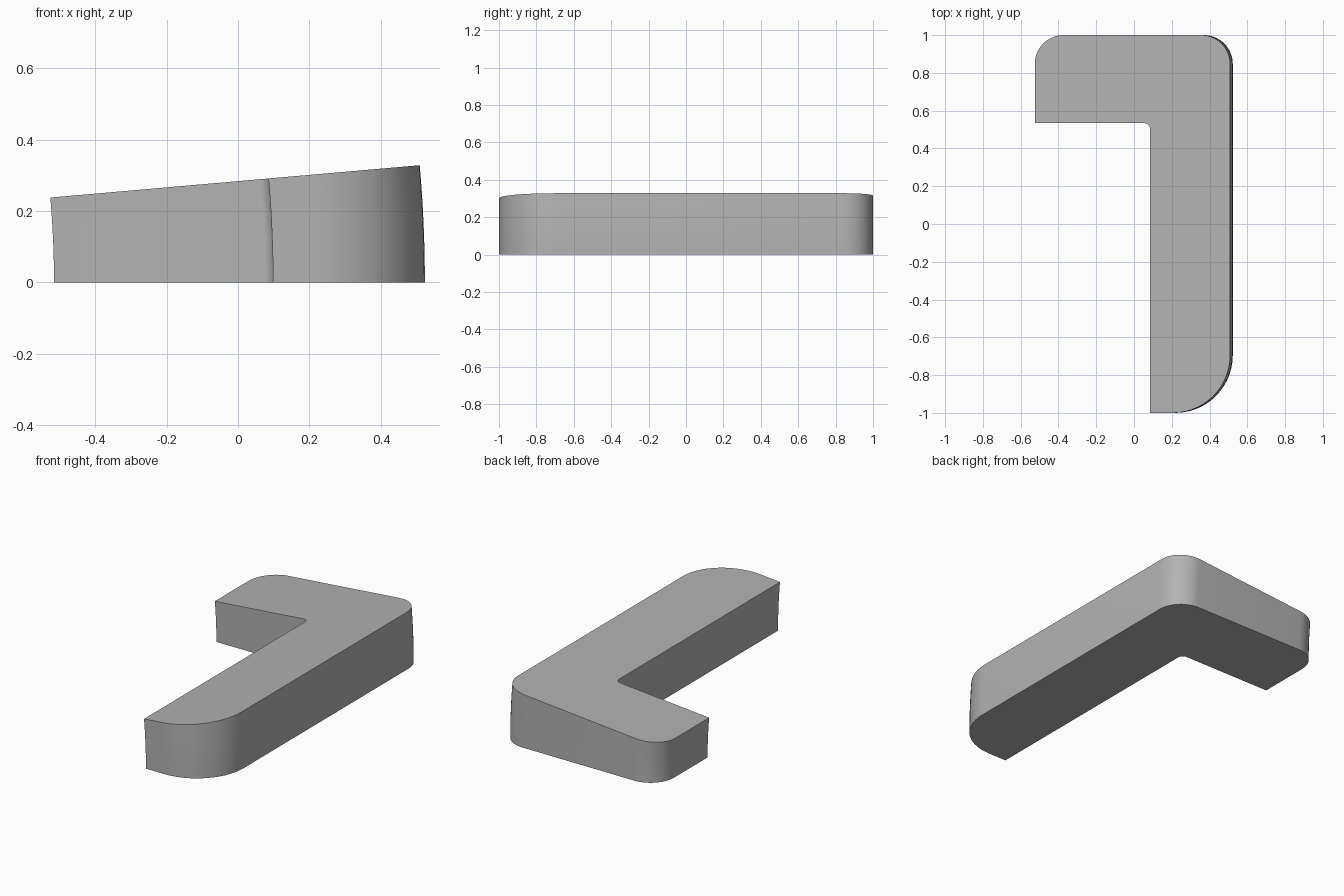
import bpy, bmesh, math
from mathutils import Vector, Matrix

cube = bpy.data.objects.get("Cube")
if cube:
    bpy.data.objects.remove(cube, do_unlink=True)

AXIS_X = -3.24              # bend axis runs along y, at ground level
SWEEP = math.radians(5)
STEPS = 8

# Plan outline: x, y, corner radius, counter-clockwise
CORNERS = [
    (0.098, -1.0, 0), (0.523, -1.0, 0.305), (0.523, 1.0, 0.153),
    (-0.515, 1.0, 0.153), (-0.515, 0.534, 0), (0.098, 0.534, 0.032),
]


def rounded_outline(corners, segments=14):
    """Replace each right-angle corner with a quarter-circle fillet."""
    points = []
    for i, (x, y, r) in enumerate(corners):
        p = Vector((x, y, 0))
        if r == 0:
            points.append(p)
            continue
        a = (Vector((*corners[i - 1][:2], 0)) - p).normalized() * r
        b = (Vector((*corners[(i + 1) % len(corners)][:2], 0)) - p).normalized() * r
        for k in range(segments + 1):
            t = k / segments * math.pi / 2
            points.append(p + a * (1 - math.sin(t)) + b * (1 - math.cos(t)))
    return points


# Plain grey finish
grey = bpy.data.materials.new("plain_grey")
grey.use_nodes = True
colour = (0.45, 0.45, 0.45, 1)
grey.diffuse_color = colour
grey.node_tree.nodes["Principled BSDF"].inputs["Base Color"].default_value = colour

# Sweep the outline around the axis to make the curved, wedge-shaped block
bm = bmesh.new()
rings = []
for s in range(STEPS + 1):
    turn = Matrix.Rotation(-SWEEP * s / STEPS, 3, 'Y')
    centre = Vector((AXIS_X, 0, 0))
    rings.append([bm.verts.new(centre + turn @ (p - centre))
                  for p in rounded_outline(CORNERS)])
for low, high in zip(rings, rings[1:]):
    for i in range(len(low)):
        j = (i + 1) % len(low)
        bm.faces.new((low[i], low[j], high[j], high[i]))
bm.faces.new(rings[0][::-1])
bm.faces.new(rings[-1])
bmesh.ops.recalc_face_normals(bm, faces=bm.faces)

mesh = bpy.data.meshes.new("hooked_block")
bm.to_mesh(mesh)
bm.free()
mesh.materials.append(grey)
block = bpy.data.objects.new("hooked_block", mesh)
bpy.context.collection.objects.link(block)

# Smooth rounded walls, crisp rims
bpy.context.view_layer.objects.active = block
block.select_set(True)
bpy.ops.object.shade_smooth_by_angle(angle=math.radians(30))
